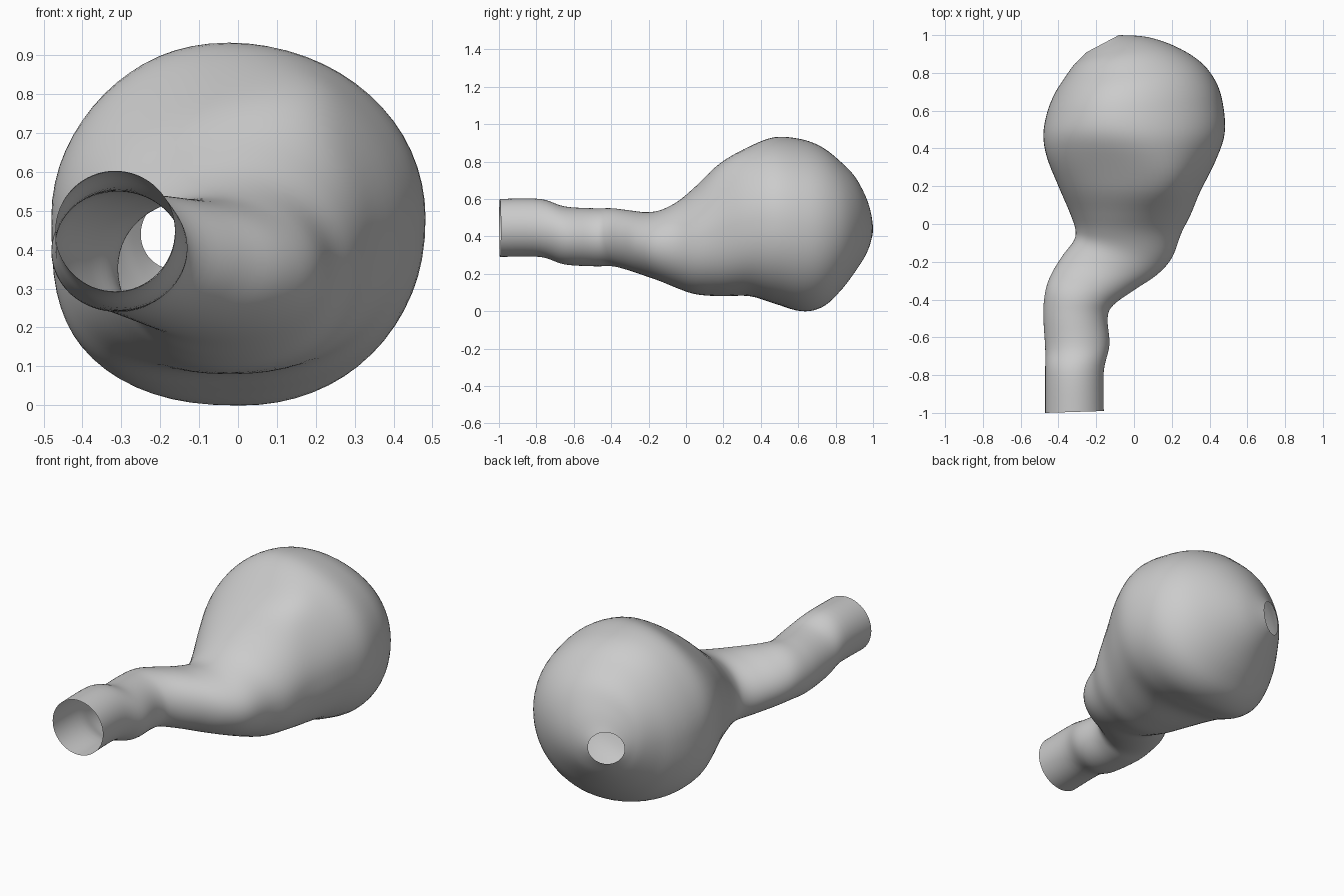
import bpy, bmesh, math
from mathutils import Vector

cube = bpy.data.objects.get("Cube")
if cube:
    bpy.data.objects.remove(cube, do_unlink=True)

SEGMENTS = 64      # points around each ring
STEPS = 5          # rings between key sections

# Key sections in hundredths: right-hand rim x, y; left-hand rim x, y; bottom z, top z
SECTIONS = [
    (-47, -100, -16, -99, 29, 60),   # open neck
    (-47, -78, -16, -78, 29, 60),
    (-47, -66, -13, -64, 25, 56),
    (-48, -48, -14, -50, 24, 55),
    (-47, -36, -11, -43, 24, 55),    # bend
    (-44, -27, 0, -35, 22, 54),
    (-38, -17, 12, -27, 19, 53),
    (-32, -9, 20, -18, 16, 54),
    (-31, -3, 25, -5, 12, 59),
    (-34, 6, 30, 5, 9, 67),          # bulb
    (-40, 20, 35, 17, 8, 79),
    (-46, 35, 43, 33, 8, 88),
    (-48, 47, 48, 48, 4, 93),
    (-46, 59, 47, 64, 0, 92),
    (-42, 69, 43, 76, 2, 88),
    (-37, 77, 35, 86, 10, 81),
    (-32, 84, 22, 94, 20, 73),
    (-28, 88, 7, 99, 28, 63),
    (-25, 91, -8, 100, 35, 53),      # round hole at the back
]


def spline(a, b, c, d, t):
    """Catmull-Rom interpolation between b and c."""
    return 0.5 * (2 * b + (c - a) * t + (2 * a - 5 * b + 4 * c - d) * t * t
                  + (3 * b - a - 3 * c + d) * t ** 3)


def smooth_sections(rows):
    """Fill in rings between the key sections."""
    last = len(rows) - 1
    result = []
    for i in range(last):
        keys = (rows[max(i - 1, 0)], rows[i], rows[i + 1], rows[min(i + 2, last)])
        for step in range(STEPS):
            result.append([spline(*values, step / STEPS) for values in zip(*keys)])
    result.append(rows[-1])
    return result


def bump(y, centre, width):
    """Soft weight that is 1 at the centre and fades along the body."""
    return math.exp(-((y - centre) / width) ** 2)


def ring_points(section):
    """Rounded ring spanning both rims, squarer along the underside of the bulb."""
    rx, ry, lx, ly, bottom, top = [value / 100 for value in section]
    right, left = Vector((rx, ry, 0)), Vector((lx, ly, 0))
    middle, half = (left + right) / 2, (left - right) / 2
    centre, height = (top + bottom) / 2, (top - bottom) / 2
    size = min(max((height - 0.2) / 0.25, 0), 1)
    # the crown leans left near the neck and slightly right further back
    crown = size * (0.5 * bump(middle.y, 0.2, 0.2) - 0.1)
    right_corner = 0.34 * bump(middle.y, 0.45, 0.24)
    left_corner = 0.04 * size + 0.14 * bump(middle.y, 0.25, 0.25)
    for k in range(SEGMENTS):
        angle = math.tau * k / SEGMENTS
        c, s = math.cos(angle), math.sin(angle)
        power = 1
        if s < 0:
            power -= right_corner if c < 0 else left_corner
        across = math.copysign(abs(c) ** power, c)
        up = math.copysign(abs(s) ** power, s)
        lean = crown * max(up, 0) ** 2 * (1 - across * across)
        point = middle + half * (across + lean)
        point.z = centre + height * up
        yield point


# Hollow body, one open skin from the neck to the back hole
bm = bmesh.new()
rings = [[bm.verts.new(p) for p in ring_points(s)] for s in smooth_sections(SECTIONS)]
for near, far in zip(rings, rings[1:]):
    for k in range(SEGMENTS):
        n = (k + 1) % SEGMENTS
        bm.faces.new((near[k], near[n], far[n], far[k]))
bmesh.ops.recalc_face_normals(bm, faces=bm.faces)
mesh = bpy.data.meshes.new("hollow_body")
bm.to_mesh(mesh)
bm.free()
body = bpy.data.objects.new("hollow_body", mesh)
bpy.context.collection.objects.link(body)

# Plain grey
grey = bpy.data.materials.new("light grey")
grey.use_nodes = True
colour = (0.6, 0.6, 0.6, 1)
grey.diffuse_color = colour
grey.node_tree.nodes["Principled BSDF"].inputs["Base Color"].default_value = colour
mesh.materials.append(grey)

bpy.ops.object.select_all(action="DESELECT")
body.select_set(True)
bpy.context.view_layer.objects.active = body
bpy.ops.object.shade_smooth_by_angle(angle=math.radians(60))
